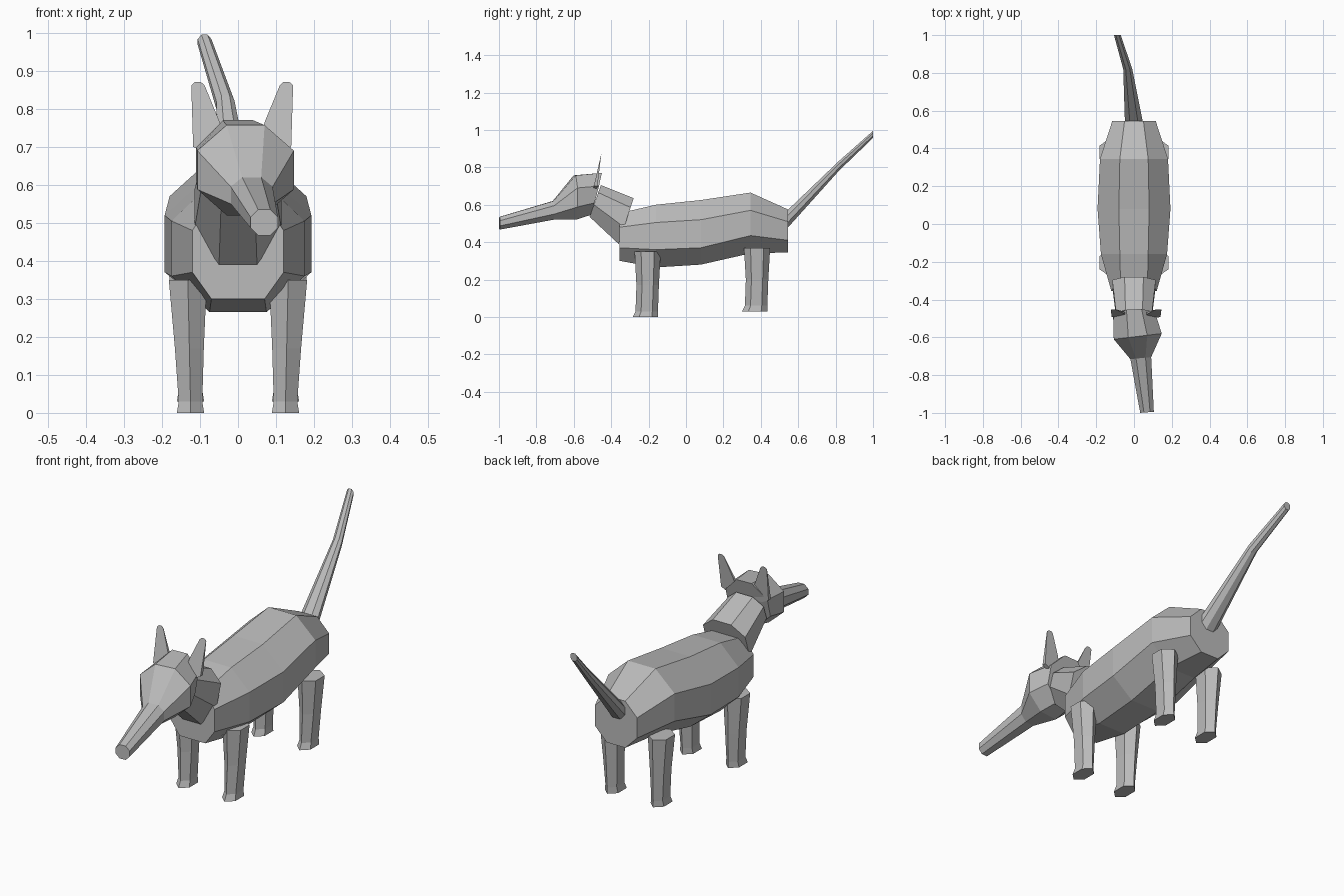
import bpy
from math import cos, sin, pi

cube = bpy.data.objects.get("Cube")
if cube:
    bpy.data.objects.remove(cube, do_unlink=True)

grey = bpy.data.materials.new("plain grey")
grey.use_nodes = True
GREY = (0.5, 0.5, 0.5, 1)
grey.diffuse_color = GREY
grey.node_tree.nodes["Principled BSDF"].inputs["Base Color"].default_value = GREY


def loft(name, rings):
    """Skin a list of equal-length rings and cap both ends."""
    n = len(rings[0])
    verts = [v for ring in rings for v in ring]
    faces = [(i * n + j, i * n + (j + 1) % n, (i + 1) * n + (j + 1) % n, (i + 1) * n + j)
             for i in range(len(rings) - 1) for j in range(n)]
    faces += [tuple(reversed(range(n))), tuple(range(len(verts) - n, len(verts)))]
    mesh = bpy.data.meshes.new(name)
    mesh.from_pydata(verts, [], faces)
    mesh.materials.append(grey)
    obj = bpy.data.objects.new(name, mesh)
    bpy.context.collection.objects.link(obj)
    bpy.context.view_layer.objects.active = obj
    bpy.ops.object.select_all(action='DESELECT')
    obj.select_set(True)
    bpy.ops.object.mode_set(mode='EDIT')
    bpy.ops.mesh.select_all(action='SELECT')
    bpy.ops.mesh.normals_make_consistent(inside=False)
    bpy.ops.object.mode_set(mode='OBJECT')
    return obj


def octagon(y, heights, half, flat, x=0, lean=0, yaw=0):
    """Eight-sided section; lean moves the bottom in y, yaw turns it in plan."""
    bottom, low, high, top = heights
    outline = [(flat, bottom), (half, low), (half, high), (flat, top),
               (-flat, top), (-half, high), (-half, low), (-flat, bottom)]
    return [(x + dx, y + lean * (top - z) / (top - bottom) + yaw * dx, z)
            for dx, z in outline]


# Body
loft("body", [
    octagon(-0.355, (0.30, 0.37, 0.48, 0.555), 0.12, 0.07),
    octagon(-0.16, (0.265, 0.36, 0.505, 0.60), 0.175, 0.075),
    octagon(0.08, (0.28, 0.37, 0.52, 0.625), 0.193, 0.08),
    octagon(0.345, (0.34, 0.435, 0.57, 0.665), 0.18, 0.075),
    octagon(0.545, (0.345, 0.41, 0.51, 0.575), 0.115, 0.05),
])

# Neck
loft("neck", [
    octagon(-0.28, (0.39, 0.48, 0.585, 0.635), 0.115, 0.05, lean=-0.08),
    octagon(-0.455, (0.535, 0.60, 0.665, 0.705), 0.095, 0.045, lean=-0.06),
])

# Head and snout, turned a little to the left
loft("head", [
    octagon(-0.452, (0.545, 0.61, 0.70, 0.77), 0.11, 0.04, x=0, lean=-0.06, yaw=0.05),
    octagon(-0.595, (0.52, 0.588, 0.69, 0.757), 0.127, 0.05, x=0.02, yaw=0.12),
    octagon(-0.71, (0.52, 0.55, 0.595, 0.62), 0.055, 0.025, x=0.036, yaw=0.1),
    octagon(-0.997, (0.467, 0.487, 0.515, 0.535), 0.036, 0.016, x=0.069, yaw=0.08),
])

# Ears: thin plates leaning back
ear_profile = [(0.05, 0.69), (0.07, 0.765), (0.11, 0.862), (0.12, 0.871),
               (0.135, 0.871), (0.145, 0.862), (0.14, 0.70), (0.10, 0.68)]
for side, sign, shift in (("left", 1, 0), ("right", -1, 0.022)):
    rings = [[(sign * x + shift, -0.495 + 0.23 * (z - 0.69) + back * (0.875 - z) / 0.2, z)
              for x, z in ear_profile] for back in (0, 0.022)]
    loft(side + "_ear", rings)

# Tail
loft("tail", [
    octagon(y, (z - h, z - h * 0.4, z + h * 0.4, z + h), w, w * 0.45, x=x)
    for x, y, z, w, h in ((0, 0.535, 0.515, 0.048, 0.048),
                          (-0.033, 0.82, 0.81, 0.024, 0.026),
                          (-0.088, 1.0, 0.976, 0.018, 0.019))
])


# Legs: tapered six-sided posts with flared feet
def hexagon(x, y, z, rx, ry):
    return [(x + rx * sin(k * pi / 3) / sin(pi / 3), y + ry * cos(k * pi / 3), z)
            for k in range(6)]


for side, sign in (("left", 1), ("right", -1)):
    for end, y, top, foot in (("front", -0.205, 0.35, 0), ("back", 0.38, 0.37, 0.03)):
        loft(f"{end}_{side}_leg", [
            hexagon(sign * 0.125, y - 0.012, foot, 0.036, 0.068),
            hexagon(sign * 0.125, y - 0.005, foot + 0.03, 0.031, 0.06),
            hexagon(sign * 0.128, y, foot + 0.17, 0.038, 0.06),
            hexagon(sign * 0.132, y, top, 0.05, 0.07),
        ])
